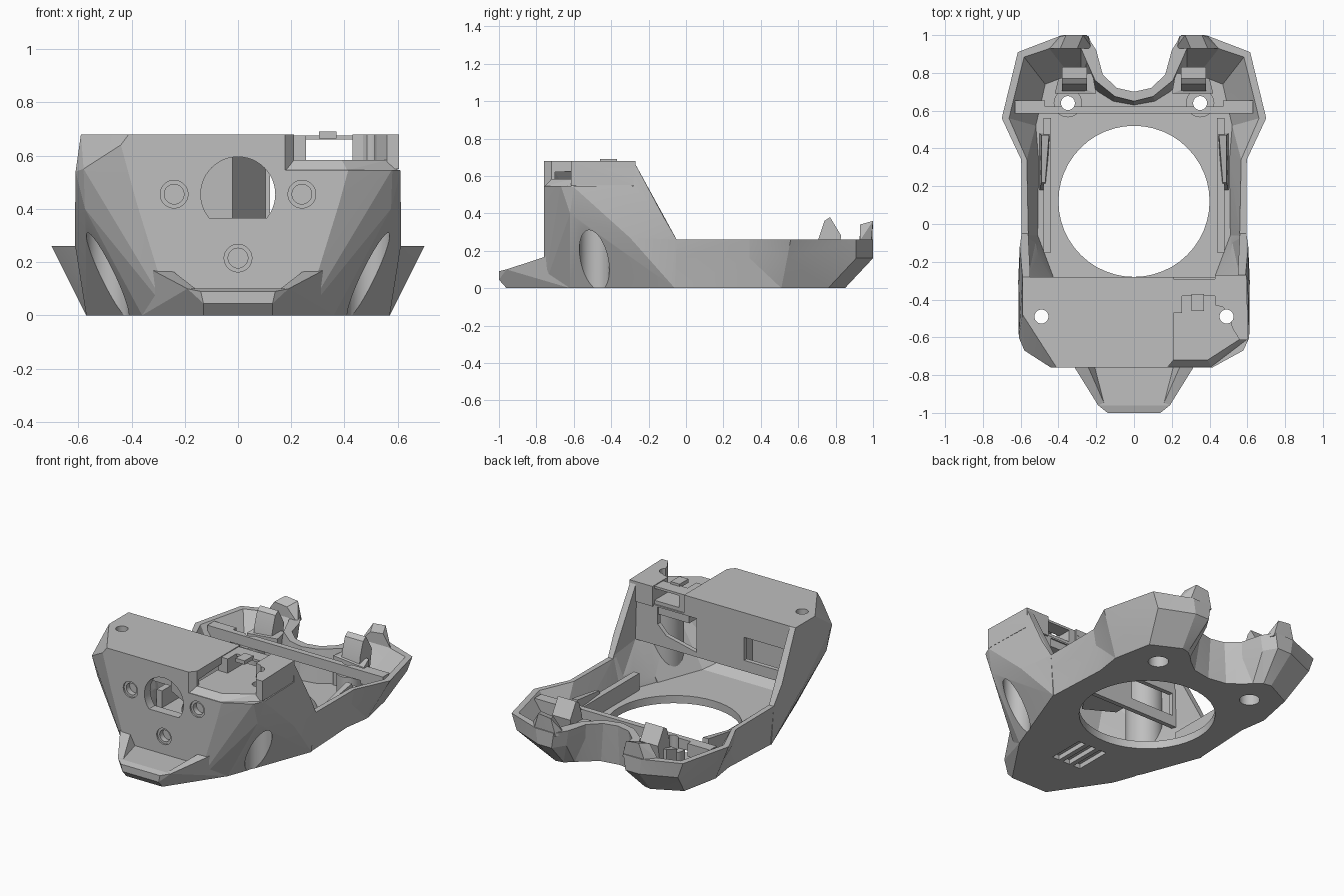
import bpy, bmesh, math
from mathutils import Matrix, Vector

cube = bpy.data.objects.get("Cube")
if cube:
    bpy.data.objects.remove(cube, do_unlink=True)

grey = bpy.data.materials.new("plain grey")
grey.use_nodes = True
grey.diffuse_color = (0.52, 0.52, 0.52, 1)
grey.node_tree.nodes["Principled BSDF"].inputs["Base Color"].default_value = (0.52, 0.52, 0.52, 1)
parts = []


def finish(name, bm):
    bmesh.ops.recalc_face_normals(bm, faces=bm.faces[:])
    mesh = bpy.data.meshes.new(name)
    bm.to_mesh(mesh)
    bm.free()
    ob = bpy.data.objects.new(name, mesh)
    bpy.context.collection.objects.link(ob)
    parts.append(ob)
    return ob


def hull(name, pts, mirror=False):
    bm = bmesh.new()
    for x, y, z in pts:
        bm.verts.new((x, y, z))
        if mirror:
            bm.verts.new((-x, y, z))
    res = bmesh.ops.convex_hull(bm, input=bm.verts[:])
    junk = {v for v in res["geom_interior"] + res["geom_unused"] if isinstance(v, bmesh.types.BMVert)}
    bmesh.ops.delete(bm, geom=[v for v in junk if v.is_valid], context="VERTS")
    bmesh.ops.dissolve_limit(bm, angle_limit=0.01, verts=bm.verts[:], edges=bm.edges[:])
    return finish(name, bm)


def box(name, x, y, z):
    return hull(name, [(a, b, c) for a in x for b in y for c in z])


def loft(name, rings, mirror=True):
    """Join rings of equal length; half rings are mirrored across x = 0."""
    bm = bmesh.new()
    loops = []
    for ring in rings:
        full = list(ring)
        if mirror:
            full += [(-x, y, z) for x, y, z in reversed(ring) if x > 0]
        loops.append([bm.verts.new(p) for p in full])
    for a, b in zip(loops, loops[1:]):
        for i in range(len(a)):
            j = (i + 1) % len(a)
            bm.faces.new((a[i], a[j], b[j], b[i]))
    sides = bm.faces[:]
    bm.faces.new(loops[0])
    bm.faces.new(loops[-1])
    bmesh.ops.triangulate(bm, faces=sides)
    return finish(name, bm)


def prism(name, outline, z):
    return loft(name, [[(x, y, h) for x, y in outline] for h in z], False)


def rod(name, centre, radius, length, axis="Z"):
    bm = bmesh.new()
    bmesh.ops.create_cone(bm, cap_ends=True, segments=48, radius1=radius, radius2=radius, depth=length)
    turn = Matrix.Rotation(math.pi / 2, 4, "X") if axis == "Y" else Matrix()
    bm.transform(Matrix.Translation(Vector(centre)) @ turn)
    return finish(name, bm)


def combine(target, other, op="DIFFERENCE"):
    mod = target.modifiers.new("combine", "BOOLEAN")
    mod.operation, mod.solver, mod.object = op, "EXACT", other
    bpy.context.view_layer.update()
    graph = bpy.context.evaluated_depsgraph_get()
    mesh = bpy.data.meshes.new_from_object(target.evaluated_get(graph))
    target.modifiers.clear()
    target.data = mesh
    parts.remove(other)
    bpy.data.objects.remove(other, do_unlink=True)


# Rear tray: matching half outlines at the rim and at the base
rim = [(.55, -.3), (.595, -.06), (.597, .34), (.70, .56), (.615, .91), (.38, 1), (.25, 1),
       (.2, .92), (.165, .79), (.09, .72), (0, .70)]
base = [(.45, -.3), (.565, -.06), (.545, .34), (.57, .51), (.52, .76), (.34, .85), (.29, .84),
        (.24, .8), (.2, .76), (.12, .7), (0, .68)]
middle = [(b[0] + .62 * (r[0] - b[0]), r[1] if r[1] > .9 else b[1] + .62 * (r[1] - b[1]), .16)
          for r, b in zip(rim, base)]
shell = loft("body_shell", [[(x, y, 0) for x, y in base], middle, [(x, y, .26) for x, y in rim]])

# Faceted front block
combine(shell, hull("front_block", [
    (.41, -.76, .68), (.59, -.48, .68), (.59, -.28, .68), (.44, -.76, .64), (.38, -.76, .42),
    (.25, -.76, .17), (.25, -.76, 0), (.58, -.67, .55), (.61, -.6, .54), (.575, -.62, .4),
    (.613, -.3, .27), (.605, -.12, .38), (.595, -.05, .26), (.57, -.06, 0), (.36, -.62, 0)], True), "UNION")

# Flat nose with a raised wing on each side
combine(shell, hull("nose", [
    (.13, -.96, 0), (.36, -.62, 0), (.13, -1, .045), (.14, -1, .09), (.19, -.96, .1),
    (.3, -.7, .1)], True), "UNION")
for s in (1, -1):
    combine(shell, hull("nose_wing", [(s * x, y, z) for x, y, z in (
        (.14, -.99, .085), (.19, -.96, .1), (.21, -.75, .1), (.25, -.74, .17), (.345, -.71, .182),
        (.33, -.66, .15), (.36, -.62, 0), (.13, -.96, 0))]), "UNION")

# Raised rear horns
for s in (1, -1):
    combine(shell, hull("horn", [(s * x, y, z) for x, y, z in (
        (.4, .99, .24), (.24, .995, .24), (.27, 1, .35), (.36, 1, .36), (.46, .92, .24),
        (.22, .93, .24), (.3, .93, .33), (.39, .93, .34))]), "UNION")

# Hollow inside of the tray and of the front block, leaving a solid column round each front screw
rim_in = [(.5, -.3), (.56, -.06), (.568, .34), (.663, .56), (.583, .885), (.45, .93), (.28, .93),
          (.25, .86), (.205, .76), (.1, .675), (0, .65)]
base_in = [(.42, -.3), (.51, -.06), (.505, .34), (.52, .52), (.47, .74), (.34, .79), (.28, .785),
           (.25, .76), (.19, .7), (.11, .65), (0, .63)]
combine(shell, loft("tray_hollow", [[(x, y, .05) for x, y in base_in],
                                    [(x, y, .262) for x, y in rim_in],
                                    [(x, y, .45) for x, y in rim_in]]))
hollow = hull("block_hollow", [
    (.36, -.7, .62), (.3, -.7, .3), (.22, -.7, .1), (.47, -.6, .62), (.53, -.6, .45), (.3, -.6, .05),
    (.55, -.28, .64), (.56, -.28, .3), (.42, -.28, .05), (.55, 0, .64), (.56, 0, .27), (.5, 0, .05)], True)
for s in (1, -1):
    combine(hollow, rod("screw_column", (s * .49, -.49, .35), .11, .9))
combine(shell, hollow)
combine(shell, box("roof_back_cut", (-.55, .55), (-.28, -.2), (.55, .8)))

# Open corner with bevelled ledge, wall and screw tab
combine(shell, prism("corner_cut", [(.175, -.9), (.175, -.761), (.21, -.72), (.21, -.28), (.8, -.28),
                                    (.8, -.9)], (.545, .8)))
combine(shell, hull("corner_ledge", [
    (.18, -.755, .5), (.18, -.755, .545), (.41, -.755, .5), (.41, -.755, .545), (.59, -.62, .5),
    (.6, -.61, .545), (.6, -.29, .5), (.18, -.29, .5), (.18, -.72, .583), (.39, -.72, .583),
    (.56, -.61, .583), (.59, -.29, .583), (.18, -.29, .583)]), "UNION")
combine(shell, box("corner_wall", (.19, .255), (-.47, -.29), (.55, .675)), "UNION")
combine(shell, prism("screw_tab", [
    (.43, -.43), (.47, -.44), (.5, -.47), (.52, -.55), (.56, -.615), (.605, -.615), (.595, -.27),
    (.43, -.27)], (.55, .68)), "UNION")

# Cross bar, its end blocks and screw bosses in the tray
combine(shell, box("cross_bar", (-.63, .63), (.585, .622), (.19, .255)), "UNION")
for s in (1, -1):
    combine(shell, box("bar_end", (s * .47, s * .63), (.585, .655), (.17, .255)), "UNION")
    combine(shell, rod("screw_boss", (s * .35, .64, .11), .075, .16), "UNION")

# Floor opening, slots and counterbored screw holes
combine(shell, rod("floor_opening", (0, .12, 0), .4, .3))
for x in (-.08, 0, .08):
    combine(shell, box("floor_slot", (x - .025, x + .025), (-.62, -.38), (-.1, .03)))
for s in (1, -1):
    combine(shell, rod("rear_screw_hole", (s * .35, .64, .2), .037, .6))
    combine(shell, rod("rear_counterbore", (s * .35, .64, 0), .06, .14))
    combine(shell, rod("front_screw_hole", (s * .49, -.49, .4), .037, .9))
    combine(shell, rod("front_counterbore", (s * .49, -.49, .15), .08, .56))

# Front window with a flat lower edge, and three counterbored holes
window = rod("front_window", (0, -.72, .455), .14, .2, "Y")
combine(window, box("window_flat", (-.3, .3), (-1, -.5), (.2, .365)))
combine(shell, window)
for x, z in ((-.24, .455), (.24, .455), (0, .215)):
    combine(shell, rod("counterbore", (x, -.76, z), .052, .02, "Y"))
    combine(shell, rod("bore", (x, -.76, z), .037, .09, "Y"))

# Back panel of the front block with a stepped top, a wedge inside and two windows
panel = box("back_panel", (-.56, .56), (-.31, -.281), (.3, .56))
combine(panel, box("panel_top", (-.545, .21), (-.31, -.281), (.5, .675)), "UNION")
combine(panel, prism("panel_wedge", [(-.2, -.3), (-.2, -.4), (-.02, -.5), (.11, -.3)], (.32, .645)), "UNION")
combine(panel, box("right_window", (-.53, -.22), (-.5, 0), (.37, .52)))
combine(panel, hull("left_window", [(x, y, z) for y in (-.5, 0) for x, z in (
    (.12, .55), (.4, .55), (.4, .44), (.34, .38), (.12, .33))]))

# Corner latch
box("corner_latch", (.25, .44), (-.38, -.29), (.66, .675))
box("latch_nub", (.305, .37), (-.46, -.37), (.665, .69))

# Inner rails, brackets and rear clips on both sides
for s, side in ((1, "left"), (-1, "right")):
    box(side + "_inner_rail", (s * .44, s * .48), (-.15, .56), (.04, .16))
    hull(side + "_bracket", [(s * x, y, z) for x, y, z in (
        (.46, .18, .06), (.5, .18, .06), (.44, .48, .06), (.5, .48, .06),
        (.47, .22, .18), (.49, .22, .18), (.45, .47, .22), (.49, .47, .22))])
    hull(side + "_clip", [(s * x, y, z) for x in (.25, .38) for y, z in (
        (.70, .2), (.71, .27), (.74, .36), (.77, .38), (.83, .28), (.80, .1))])
    hull(side + "_clip_base", [(s * x, y, z) for x, y, z in (
        (.2, .69, .24), (.42, .69, .22), (.22, .8, .24), (.4, .77, .24),
        (.2, .69, .05), (.42, .69, .05), (.4, .77, .05), (.24, .78, .05))])

# One colour, with smooth round surfaces and sharp facets
bpy.ops.object.select_all(action="DESELECT")
for ob in parts:
    ob.data.materials.clear()
    ob.data.materials.append(grey)
    for p in ob.data.polygons:
        p.material_index = 0
    ob.select_set(True)
bpy.context.view_layer.objects.active = shell
bpy.ops.object.shade_smooth_by_angle(angle=math.radians(12))
